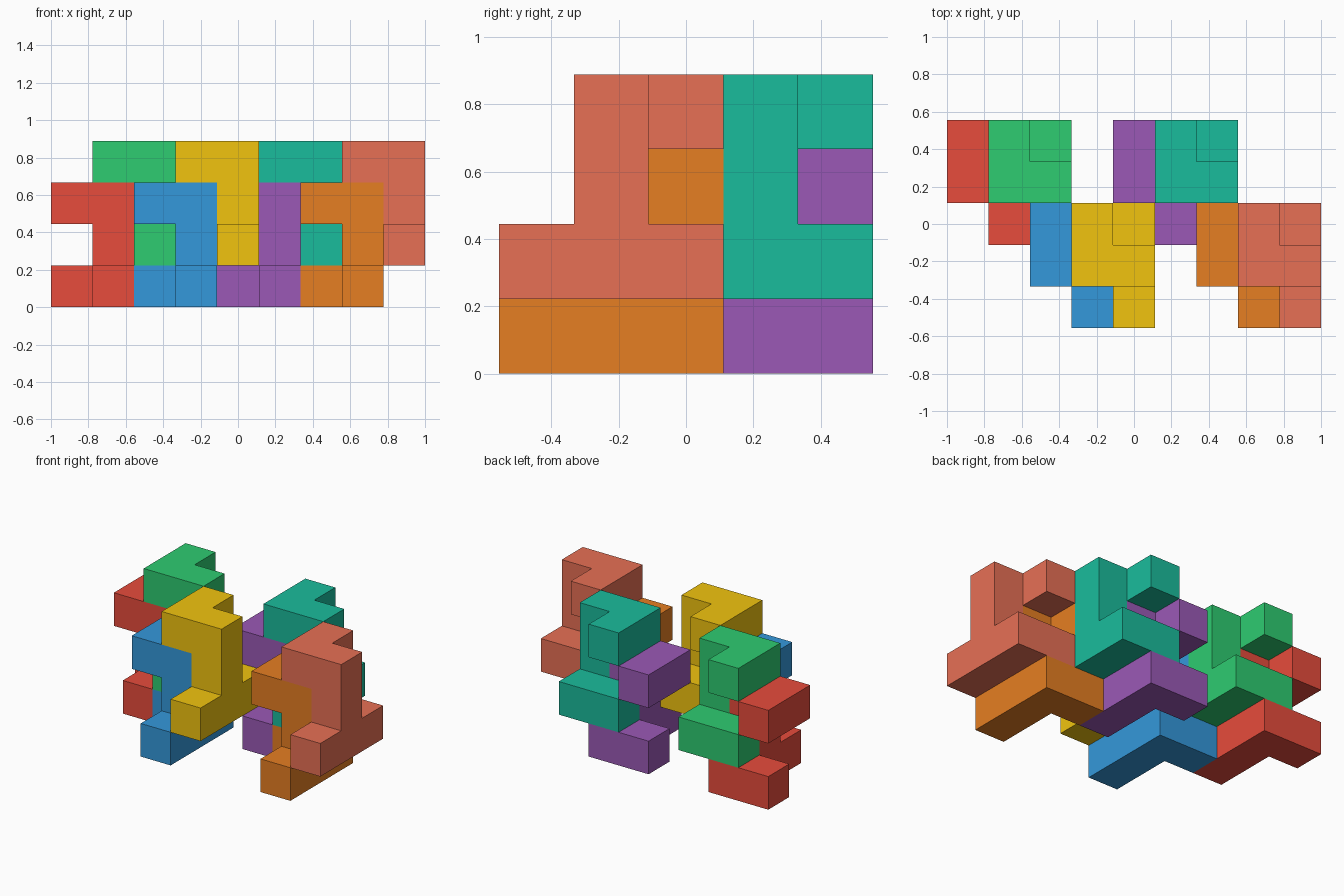
import bpy, bmesh
from mathutils import Color, Vector

if "Cube" in bpy.data.objects:
    bpy.data.objects.remove(bpy.data.objects["Cube"])

U = 2 / 9                                   # edge of one cube
ORIGIN = Vector((-1, -2.5 * U, 0))

# One interlocking piece, as cube cells: L-shaped foot, post, L-shaped head
PIECE = [(1, 0, 0), (1, 1, 0), (1, 2, 0), (0, 2, 0),
         (1, 1, 1),
         (1, 1, 2), (0, 1, 2), (0, 2, 2)]


def cube_piece(name, offset, rgb):
    """Join the cells into one closed solid without inner walls."""
    bm = bmesh.new()
    cells = set(PIECE)
    for cell in PIECE:
        for axis in range(3):
            for side in (0, 1):
                neighbour = list(cell)
                neighbour[axis] += 2 * side - 1
                if tuple(neighbour) in cells:
                    continue
                corners = []
                for a, b in ((0, 0), (1, 0), (1, 1), (0, 1)):
                    p = Vector(cell)
                    p[axis] += side
                    p[(axis + 1) % 3] += a
                    p[(axis + 2) % 3] += b
                    corners.append(bm.verts.new(p * U))
                bm.faces.new(corners if side else corners[::-1])
    bmesh.ops.remove_doubles(bm, verts=bm.verts, dist=1e-4)
    bmesh.ops.dissolve_limit(bm, angle_limit=0.01, verts=bm.verts, edges=bm.edges)
    mesh = bpy.data.meshes.new(name)
    bm.to_mesh(mesh)
    bm.free()
    mat = bpy.data.materials.new(name + "_color")
    linear = Color([c / 255 for c in rgb]).from_srgb_to_scene_linear()
    mat.diffuse_color = (*linear, 1)
    mat.use_nodes = True
    mat.node_tree.nodes["Principled BSDF"].inputs["Base Color"].default_value = mat.diffuse_color
    mesh.materials.append(mat)
    obj = bpy.data.objects.new(name, mesh)
    obj.location = ORIGIN + Vector(offset) * U
    bpy.context.collection.objects.link(obj)


# Nested pairs: the upper piece sits one cube right of and above the lower one
PAIRS = [
    ((0, 2), ("red", (231, 76, 60)), ("green", (46, 204, 113))),
    ((2, 0), ("blue", (52, 152, 219)), ("yellow", (241, 196, 15))),
    ((4, 2), ("purple", (155, 89, 182)), ("teal", (26, 188, 156))),
    ((6, 0), ("orange", (230, 126, 34)), ("salmon", (231, 112, 85))),
]
for (x, y), (low, low_col), (high, high_col) in PAIRS:
    cube_piece(low + "_lower_piece", (x, y, 0), low_col)
    cube_piece(high + "_upper_piece", (x + 1, y, 1), high_col)
